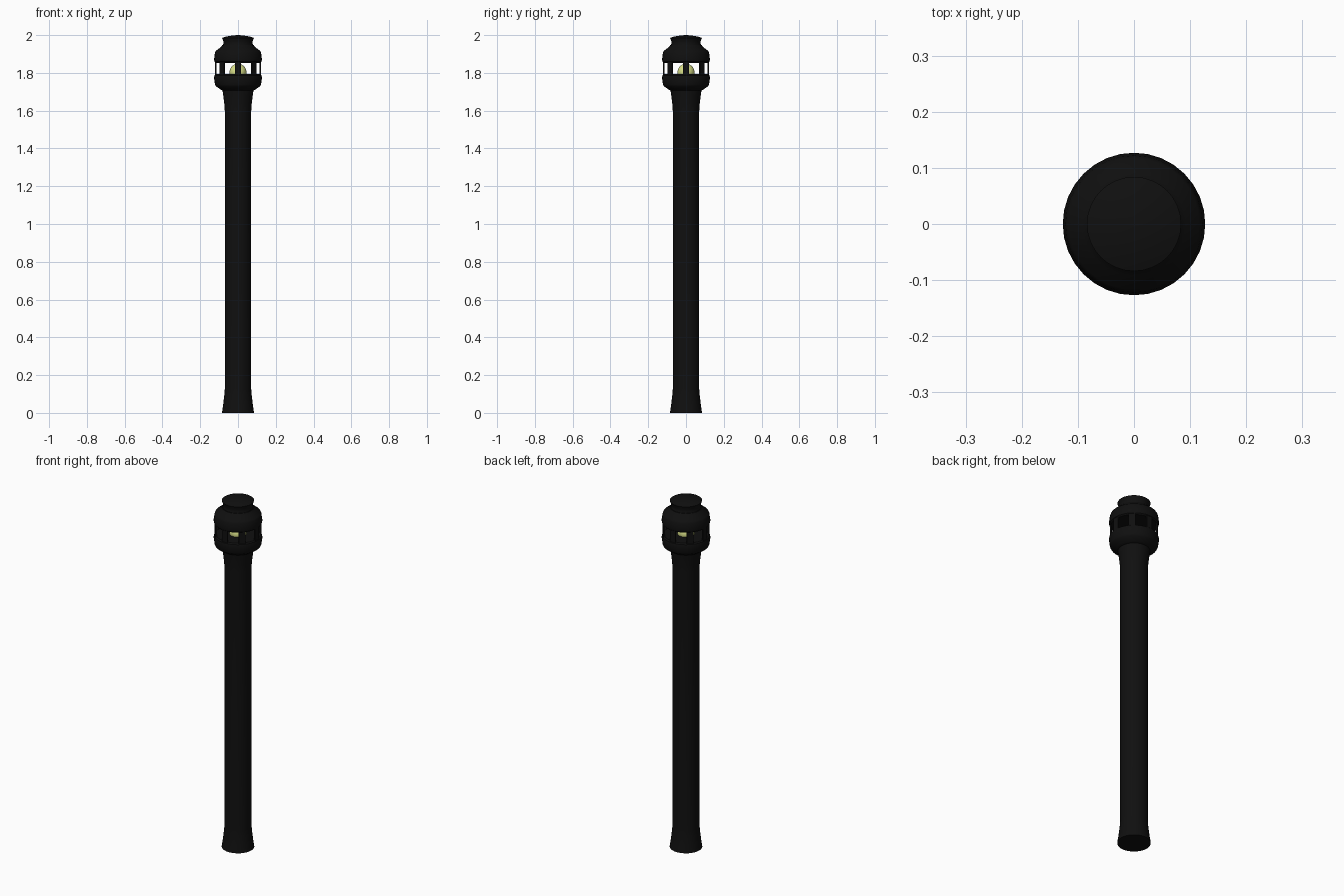
import bpy, bmesh, math
from mathutils import Matrix

if "Cube" in bpy.data.objects:
    bpy.data.objects.remove(bpy.data.objects["Cube"])


def material(name, rgb):
    m = bpy.data.materials.new(name)
    m.diffuse_color = (*rgb, 1)
    m.use_nodes = True
    m.node_tree.nodes["Principled BSDF"].inputs["Base Color"].default_value = m.diffuse_color
    return m


BLACK = material("black_metal", (0.005, 0.005, 0.005))
YELLOW = material("warm_yellow", (0.70, 0.75, 0.25))


def finish(name, bm, mat):
    bmesh.ops.recalc_face_normals(bm, faces=bm.faces)
    me = bpy.data.meshes.new(name)
    bm.to_mesh(me)
    bm.free()
    me.materials.append(mat)
    ob = bpy.data.objects.new(name, me)
    bpy.context.collection.objects.link(ob)
    bpy.ops.object.select_all(action='DESELECT')
    ob.select_set(True)
    bpy.context.view_layer.objects.active = ob
    bpy.ops.object.shade_smooth_by_angle(angle=math.radians(35))
    return ob


def lathe(name, profile, mat, sides=32):
    """Spin (radius, z) points round z; both ends are capped flat."""
    bm = bmesh.new()
    rings = [[bm.verts.new((r * math.cos(math.tau * i / sides),
                            r * math.sin(math.tau * i / sides), z))
              for i in range(sides)] for r, z in profile]
    for a, b in zip(rings, rings[1:]):
        for i in range(sides):
            j = (i + 1) % sides
            bm.faces.new((a[i], a[j], b[j], b[i]))
    bm.faces.new(rings[0])
    bm.faces.new(rings[-1])
    return finish(name, bm, mat)


# Post with flared foot and flared neck
lathe("post", [(0.085, 0), (0.079, 0.04), (0.073, 0.09), (0.07, 0.125),
               (0.07, 1.60), (0.073, 1.64), (0.078, 1.68), (0.083, 1.715)], BLACK)

# Lower lamp housing
lathe("lower_housing", [(0.08, 1.706), (0.092, 1.712), (0.118, 1.73),
                        (0.122, 1.738), (0.127, 1.775), (0.124, 1.787),
                        (0.117, 1.793)], BLACK)

# Upper lamp housing
lathe("upper_housing", [(0.117, 1.853), (0.124, 1.859), (0.127, 1.871),
                        (0.122, 1.907), (0.117, 1.917), (0.092, 1.935),
                        (0.083, 1.947)], BLACK)

# Flared top cap with shallow dome
lathe("top_cap", [(0.082, 1.940), (0.077, 1.955), (0.078, 1.968),
                  (0.084, 1.985), (0.06, 1.993), (0.03, 1.998),
                  (0.005, 2.0)], BLACK)

# Eight thin bars round the lamp opening
bm = bmesh.new()
for k in range(8):
    m = (Matrix.Rotation(math.tau * k / 8, 4, 'Z')
         @ Matrix.Translation((0.117, 0, 1.823))
         @ Matrix.Diagonal((0.008, 0.034, 0.072, 1)))
    bmesh.ops.create_cube(bm, size=1, matrix=m)
finish("window_bars", bm, BLACK)

# Glowing bulb
bm = bmesh.new()
bmesh.ops.create_uvsphere(bm, u_segments=24, v_segments=14, radius=0.045,
                          matrix=Matrix.Translation((0, 0, 1.803)))
finish("bulb", bm, YELLOW)
